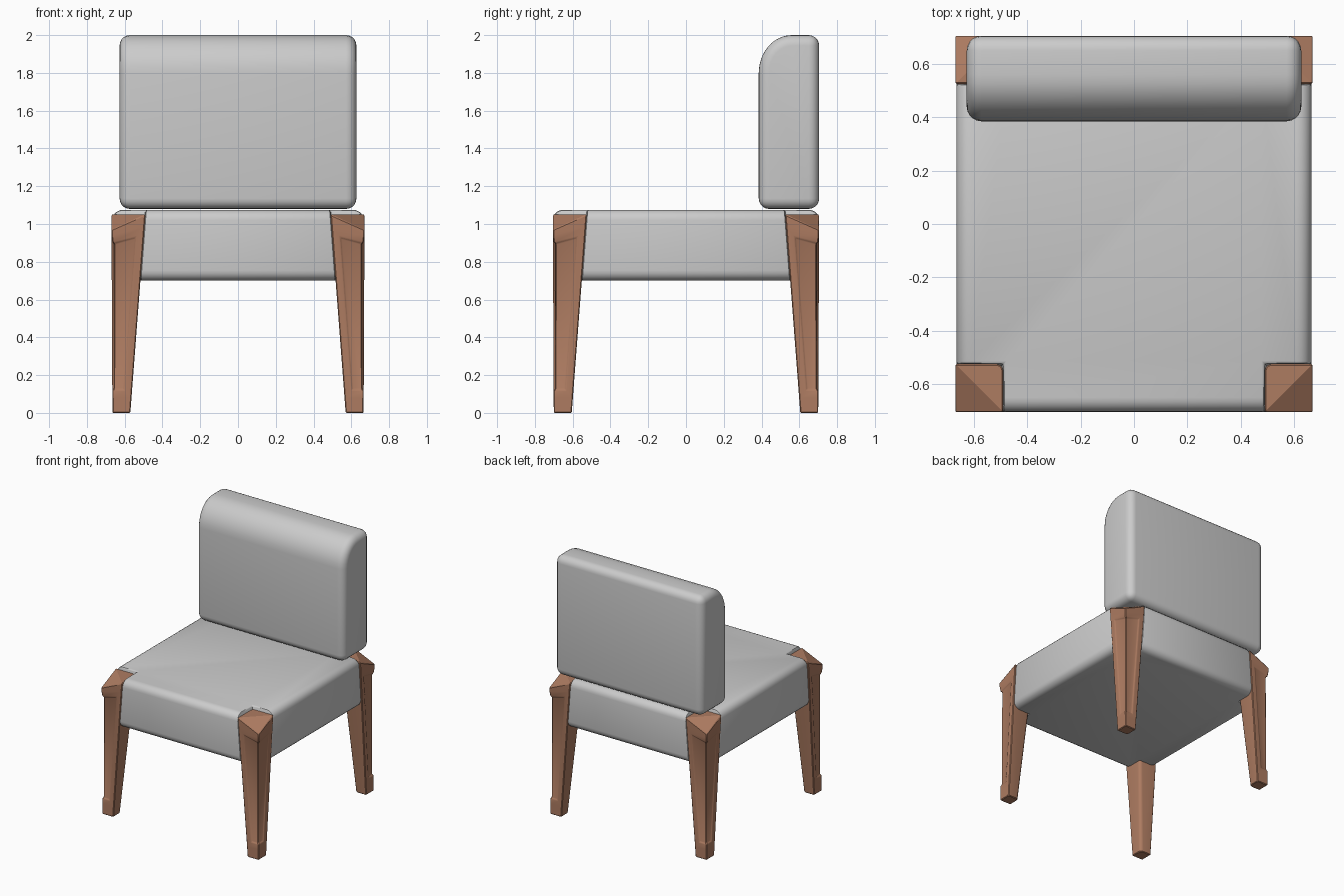
import bpy, bmesh, math
from mathutils import Vector

default = bpy.data.objects.get("Cube")
if default:
    bpy.data.objects.remove(default, do_unlink=True)


def material(name, rgb):
    mat = bpy.data.materials.new(name)
    mat.use_nodes = True
    mat.diffuse_color = (*rgb, 1)
    mat.node_tree.nodes["Principled BSDF"].inputs["Base Color"].default_value = (*rgb, 1)
    return mat


fabric = material("grey fabric", (0.6, 0.6, 0.6))
wood = material("brown wood", (0.42, 0.2, 0.12))


def add_object(name, bm, mat):
    bmesh.ops.recalc_face_normals(bm, faces=bm.faces)
    mesh = bpy.data.meshes.new(name)
    bm.to_mesh(mesh)
    bm.free()
    mesh.materials.append(mat)
    obj = bpy.data.objects.new(name, mesh)
    bpy.context.collection.objects.link(obj)
    return obj


def select_only(obj):
    bpy.ops.object.select_all(action='DESELECT')
    bpy.context.view_layer.objects.active = obj
    obj.select_set(True)


def finish(obj, angle):
    """Apply the modifiers and smooth the soft edges."""
    select_only(obj)
    for mod in list(obj.modifiers):
        bpy.ops.object.modifier_apply(modifier=mod.name)
    bpy.ops.object.shade_smooth_by_angle(angle=math.radians(angle))


def round_edges(bm, width, segments):
    """Round every edge that turns by more than 40 degrees."""
    edges = [e for e in bm.edges if e.calc_face_angle(0) > math.radians(40)]
    bmesh.ops.bevel(bm, geom=edges, offset=width, segments=segments,
                    profile=0.5, affect='EDGES')


def loft(bm, rings):
    """Skin rings of points, with a cap on each end."""
    rows = [[bm.verts.new(p) for p in ring] for ring in rings]
    n = len(rows[0])
    for low, high in zip(rows, rows[1:]):
        for i in range(n):
            j = (i + 1) % n
            bm.faces.new((low[i], low[j], high[j], high[i]))
    bm.faces.new(rows[0][::-1])
    bm.faces.new(rows[-1])
    return rows


LEG_TOP = 1.05
CORNERS = [(sx, sy) for sx in (-1, 1) for sy in (-1, 1)]


def inner(z):
    """Inset of the tapered inner leg faces at a height."""
    return 0.49 + 0.08 * (LEG_TOP - z) / LEG_TOP


def leg_ring(sx, sy, z_corner, z_side):
    """Square section: outer corner, side, inner corner, side."""
    i = inner(z_side)
    o = 0.665 + 0.005 * z_side / LEG_TOP
    return [(sx * o, sy * (o + 0.035), z_corner), (sx * i, sy * (o + 0.035), z_side),
            (sx * i, sy * (i + 0.035), z_side), (sx * o, sy * (i + 0.035), z_side)]


def make_leg(name, sx, sy):
    bm = bmesh.new()
    rows = loft(bm, [leg_ring(sx, sy, a, b) for a, b in
                     ((0, 0), (0.08, 0.08), (0.94, 0.985), (0.97, LEG_TOP))])
    # crease the top so that its outer half slopes down to the corner
    top = rows[-1]
    bmesh.ops.connect_verts(bm, verts=[top[1], top[3]])
    bmesh.ops.recalc_face_normals(bm, faces=bm.faces)
    # recessed panel wrapped around the outer corner
    edge = bm.edges.get((rows[1][0], rows[2][0]))
    panel = list(edge.link_faces)
    bmesh.ops.inset_region(bm, faces=panel, thickness=0.04, use_even_offset=True)
    bmesh.ops.inset_region(bm, faces=panel, thickness=0.006, depth=-0.008,
                           use_even_offset=True)
    # soft inner corner
    inside = [bm.edges.get((a[2], b[2])) for a, b in zip(rows, rows[1:])]
    bmesh.ops.bevel(bm, geom=inside, offset=0.025, segments=3, profile=0.5,
                    affect='EDGES')
    leg = add_object(name, bm, wood)
    bevel = leg.modifiers.new("soft edges", 'BEVEL')
    bevel.width = 0.005
    bevel.segments = 1
    bevel.limit_method = 'ANGLE'
    bevel.angle_limit = math.radians(40)
    finish(leg, 30)


# legs
for sx, sy in CORNERS:
    make_leg(("front" if sy < 0 else "back") + ("_left" if sx > 0 else "_right") + "_leg",
             sx, sy)

# seat cushion
bm = bmesh.new()
bmesh.ops.create_cube(bm, size=1)
bmesh.ops.scale(bm, vec=Vector((1.33, 1.41, 0.375)), verts=bm.verts)
bmesh.ops.translate(bm, vec=Vector((0, 0, 0.8875)), verts=bm.verts)
round_edges(bm, 0.055, 5)
seat = add_object("seat_cushion", bm, fabric)

# notches in the cushion that follow the tapered legs
bm = bmesh.new()
for sx, sy in CORNERS:
    rings = []
    for z in (0.6, 1.2):
        x, y = inner(z), inner(z) + 0.035
        rings.append([(sx * a, sy * b, z) for a, b in ((x, y), (1, y), (1, 1), (x, 1))])
    loft(bm, rings)
cutter = add_object("notch_cutter", bm, fabric)
cutter.hide_render = True
cut = seat.modifiers.new("notches", 'BOOLEAN')
cut.operation = 'DIFFERENCE'
cut.solver = 'EXACT'
cut.object = cutter
soft = seat.modifiers.new("soft notch edges", 'BEVEL')
soft.width = 0.01
soft.segments = 2
soft.limit_method = 'ANGLE'
soft.angle_limit = math.radians(50)
finish(seat, 35)
bpy.data.objects.remove(cutter, do_unlink=True)

# backrest cushion: side profile with a rolled top front edge
profile = [(0.385, 1.08), (0.705, 1.08), (0.705, 2.0)]
for k in range(9):
    a = math.radians(90 + 90 * k / 8)
    profile.append((0.56 + 0.175 * math.cos(a), 1.8 + 0.2 * math.sin(a)))
bm = bmesh.new()
loft(bm, [[(x, y, z) for y, z in profile] for x in (-0.627, 0.627)])
bmesh.ops.recalc_face_normals(bm, faces=bm.faces)
round_edges(bm, 0.055, 5)
finish(add_object("backrest_cushion", bm, fabric), 35)
